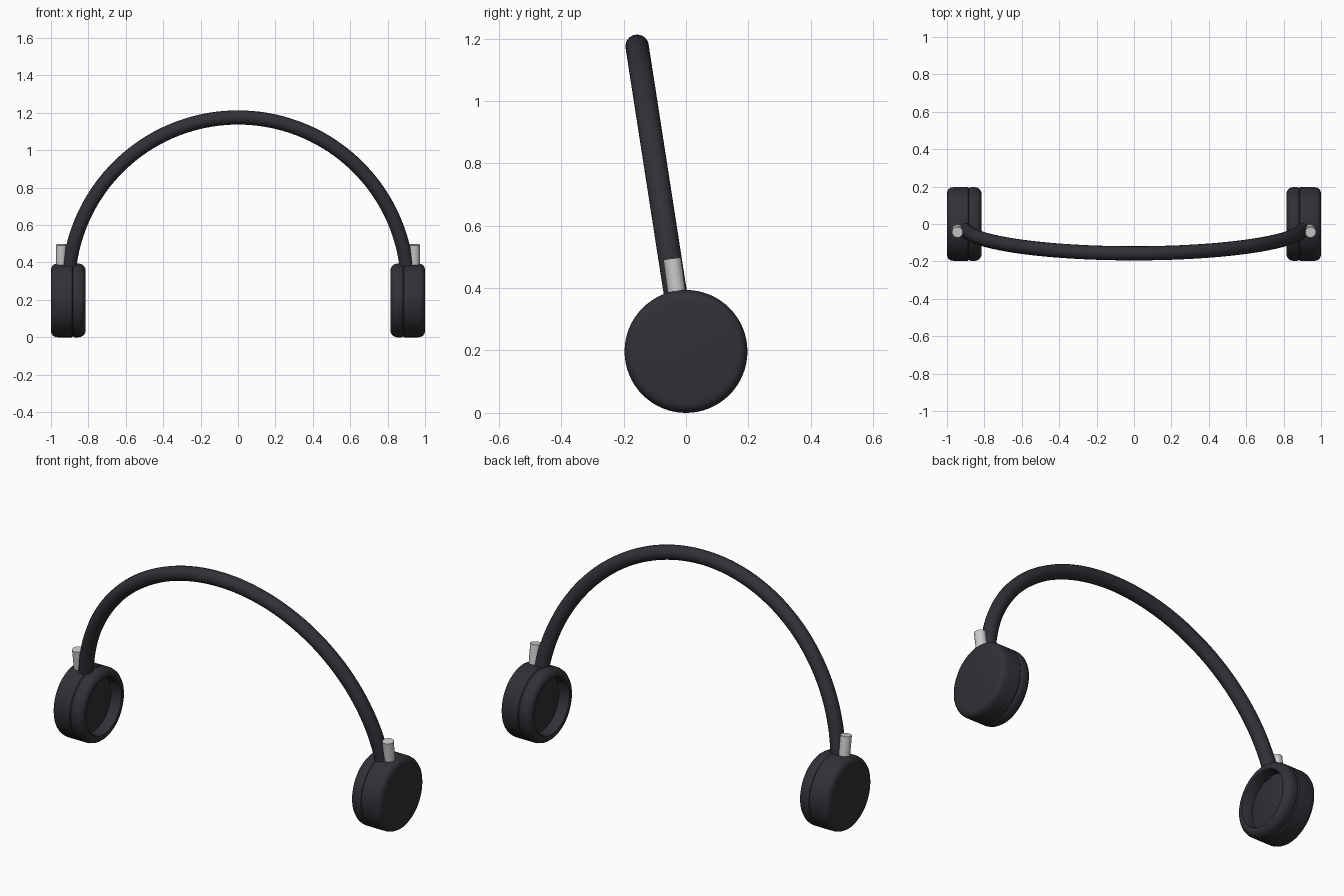
import bpy, bmesh, math
from mathutils import Vector

if "Cube" in bpy.data.objects:
    bpy.data.objects.remove(bpy.data.objects["Cube"])


def material(name, rgb):
    m = bpy.data.materials.new(name)
    m.diffuse_color = (*rgb, 1)
    m.use_nodes = True
    m.node_tree.nodes["Principled BSDF"].inputs["Base Color"].default_value = m.diffuse_color
    return m


DARK = material("dark charcoal", (0.030, 0.030, 0.038))
SILVER = material("silver metal", (0.60, 0.61, 0.61))
CUP_Z = 0.197


def finish(obj, mat, angle=35):
    obj.data.materials.clear()
    obj.data.materials.append(mat)
    bpy.ops.object.select_all(action='DESELECT')
    obj.select_set(True)
    bpy.context.view_layer.objects.active = obj
    bpy.ops.object.shade_smooth_by_angle(angle=math.radians(angle))


def lathe(name, profile, side, mat, closed=False, n=64):
    """Revolve (x, radius) points around the ear axis; side mirrors in x."""
    bm = bmesh.new()
    vs = [bm.verts.new((side * x, 0, CUP_Z + r)) for x, r in profile]
    pairs = list(zip(vs, vs[1:])) + ([(vs[-1], vs[0])] if closed else [])
    es = [bm.edges.new(p) for p in pairs]
    bmesh.ops.spin(bm, geom=vs + es, cent=(0, 0, CUP_Z), axis=(1, 0, 0),
                   angle=2 * math.pi, steps=n)
    bmesh.ops.remove_doubles(bm, verts=bm.verts, dist=1e-5)
    bmesh.ops.recalc_face_normals(bm, faces=bm.faces)
    me = bpy.data.meshes.new(name)
    bm.to_mesh(me)
    bm.free()
    obj = bpy.data.objects.new(name, me)
    bpy.context.collection.objects.link(obj)
    finish(obj, mat)


def tube(name, points, radius, mat):
    cu = bpy.data.curves.new(name, 'CURVE')
    cu.dimensions = '3D'
    cu.bevel_depth = radius
    cu.bevel_resolution = 6
    cu.use_fill_caps = True
    sp = cu.splines.new('POLY')
    sp.points.add(len(points) - 1)
    for p, co in zip(sp.points, points):
        p.co = (*co, 1)
    obj = bpy.data.objects.new(name, cu)
    bpy.context.collection.objects.link(obj)
    bpy.ops.object.select_all(action='DESELECT')
    obj.select_set(True)
    bpy.context.view_layer.objects.active = obj
    bpy.ops.object.convert(target='MESH')
    finish(bpy.context.view_layer.objects.active, mat)


# headband: circular arc leaning forward towards -y
def band_point(t):
    rise = 0.908 * math.sin(t)
    return Vector((0.908 * math.cos(t), -0.016 - 0.155 * rise, 0.267 + rise))


t0 = math.asin(0.08)
tube("headband", [band_point(t0 + (math.pi - 2 * t0) * i / 72) for i in range(73)],
     0.038, DARK)

# ear cups with hollow cushions and silver adjuster pins
shell = [(1.0, 0), (1.0, 0.165), (0.997, 0.178), (0.990, 0.188), (0.980, 0.194),
         (0.966, 0.197), (0.888, 0.197), (0.882, 0.192), (0.878, 0.185), (0.878, 0)]
pad = [(0.885, 0.150), (0.885, 0.190), (0.880, 0.194), (0.874, 0.197),
       (0.850, 0.197), (0.835, 0.193), (0.823, 0.184), (0.817, 0.172),
       (0.815, 0.162), (0.818, 0.154), (0.824, 0.150)]
for side, label in ((-1, "left"), (1, "right")):
    lathe(label + "_ear_cup", shell, side, DARK)
    lathe(label + "_ear_cushion", pad, side, DARK, closed=True)
    tube(label + "_adjuster_pin",
         [(side * 0.943, -0.026, 0.36), (side * 0.944, -0.044, 0.495)], 0.029, SILVER)
